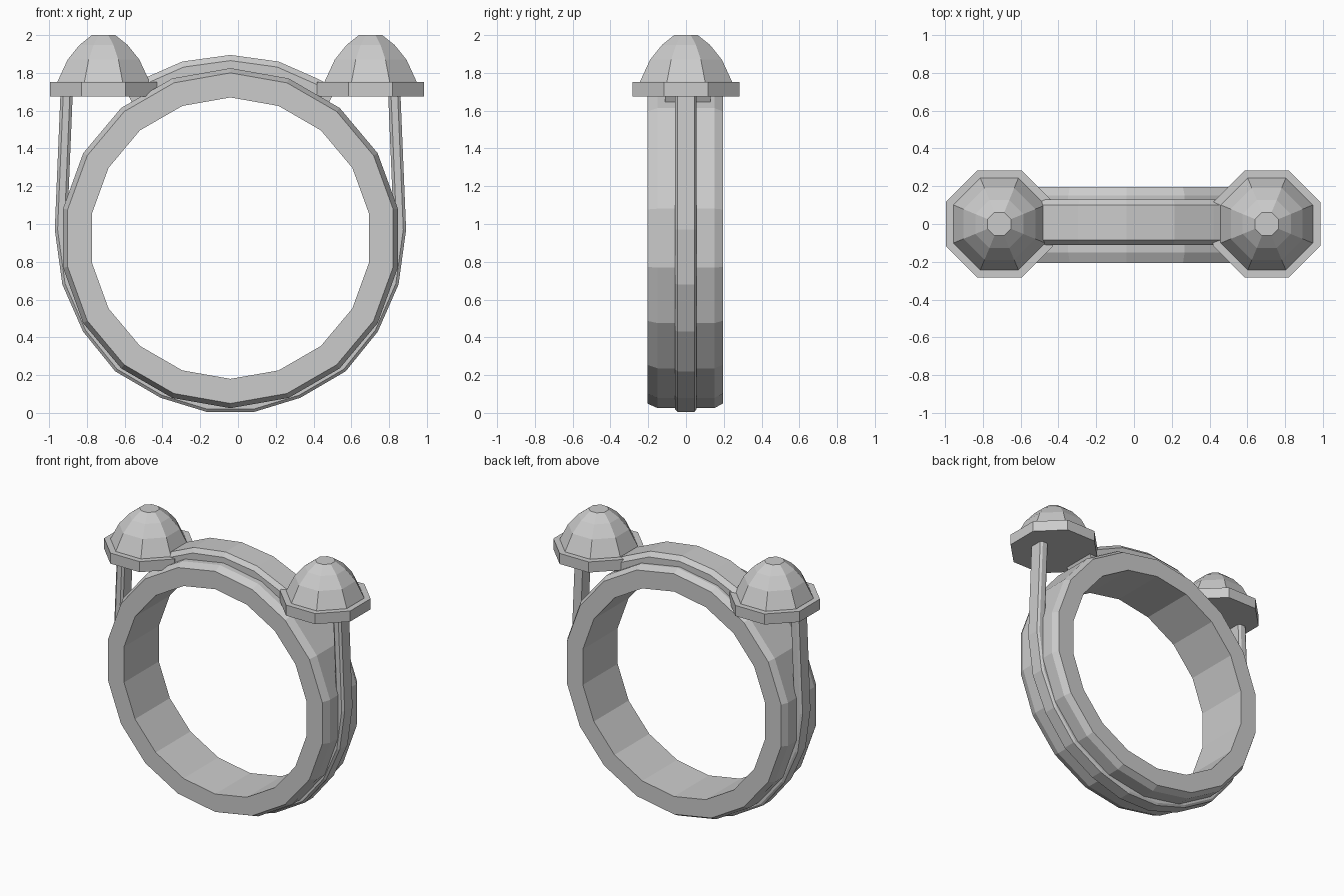
import bpy
import bmesh
from math import sin, cos, radians
from mathutils import Vector

if "Cube" in bpy.data.objects:
    bpy.data.objects.remove(bpy.data.objects["Cube"])

metal = bpy.data.materials.new("grey metal")
metal.use_nodes = True
GREY = (0.6, 0.6, 0.6, 1)
metal.diffuse_color = GREY
metal.node_tree.nodes["Principled BSDF"].inputs["Base Color"].default_value = GREY

CX, CZ = -0.04, 0.925   # centre of the hoop


def skin(name, loops, closed=False):
    """Join matching vertex loops with quads; cap the ends unless closed."""
    bm = bmesh.new()
    rows = [[bm.verts.new(p) for p in loop] for loop in loops]
    n = len(rows[0])
    pairs = list(zip(rows, rows[1:]))
    if closed:
        pairs.append((rows[-1], rows[0]))
    else:
        bm.faces.new(rows[0])
        bm.faces.new(rows[-1])
    for a, b in pairs:
        for i in range(n):
            j = (i + 1) % n
            bm.faces.new((a[i], a[j], b[j], b[i]))
    bmesh.ops.recalc_face_normals(bm, faces=bm.faces)
    mesh = bpy.data.meshes.new(name)
    bm.to_mesh(mesh)
    bm.free()
    mesh.materials.append(metal)
    obj = bpy.data.objects.new(name, mesh)
    bpy.context.collection.objects.link(obj)
    return obj


def sweep(name, path, section, closed=False):
    """Sweep a section of (outward, y) points along an x-z path."""
    pts = [Vector(p) for p in path]
    n = len(pts)
    loops = []
    for i, p in enumerate(pts):
        before = pts[i - 1] if closed or i else p
        after = pts[(i + 1) % n] if closed or i < n - 1 else p
        t = (after - before).normalized()
        loops.append([(p.x + o * t.y, y, p.y - o * t.x) for o, y in section])
    return skin(name, loops, closed)


# Main hoop: 18 sides, outer edges chamfered
SIDES = 18
circle = [(CX - 0.745 * sin(radians(360 * i / SIDES)),
           CZ + 0.745 * cos(radians(360 * i / SIDES))) for i in range(SIDES)]
sweep("hoop", circle, [(0, -0.205), (0.13, -0.205), (0.155, -0.15),
                       (0.155, 0.15), (0.13, 0.195), (0, 0.195)], closed=True)

# Raised band over the top of the hoop
half = [(0.255, 1.86), (0.46, 1.77), (0.56, 1.72)]
arch = [(CX + x, z) for x, z in reversed(half)] + [(CX, 1.895)]
arch += [(CX - x, z) for x, z in half]
sweep("top_band", arch, [(-0.1, -0.11), (-0.03, -0.11), (0, -0.085),
                         (0, 0.1), (-0.03, 0.13), (-0.1, 0.13)])

# U-shaped strap under the hoop that carries both domes
left = [(0.90, 1.69), (0.93, 0.97), (0.89, 0.68), (0.78, 0.43),
        (0.61, 0.22), (0.37, 0.08), (0.125, 0.005)]
strap = [(CX - x, z) for x, z in left] + [(CX + x, z) for x, z in reversed(left)]
sweep("strap", strap, [(-0.065, -0.045), (-0.05, -0.058), (-0.015, -0.058),
                       (0, -0.045), (0, 0.045), (-0.015, 0.055),
                       (-0.05, 0.055), (-0.065, 0.045)])


def octagon(cx, apothem, z):
    r = apothem / cos(radians(22.5))
    return [(cx + r * cos(radians(22.5 + 45 * i)),
             r * sin(radians(22.5 + 45 * i)), z) for i in range(8)]


# Eight-sided domes, each on a flat rim
for side, cx in (("left", 0.702), ("right", -0.712)):
    skin(side + "_rim", [octagon(cx, 0.283, z) for z in (1.675, 1.752)])
    skin(side + "_dome", [octagon(cx, a, z) for a, z in
                          ((0.245, 1.74), (0.243, 1.755), (0.19, 1.87),
                           (0.127, 1.948), (0.062, 2.0))])
